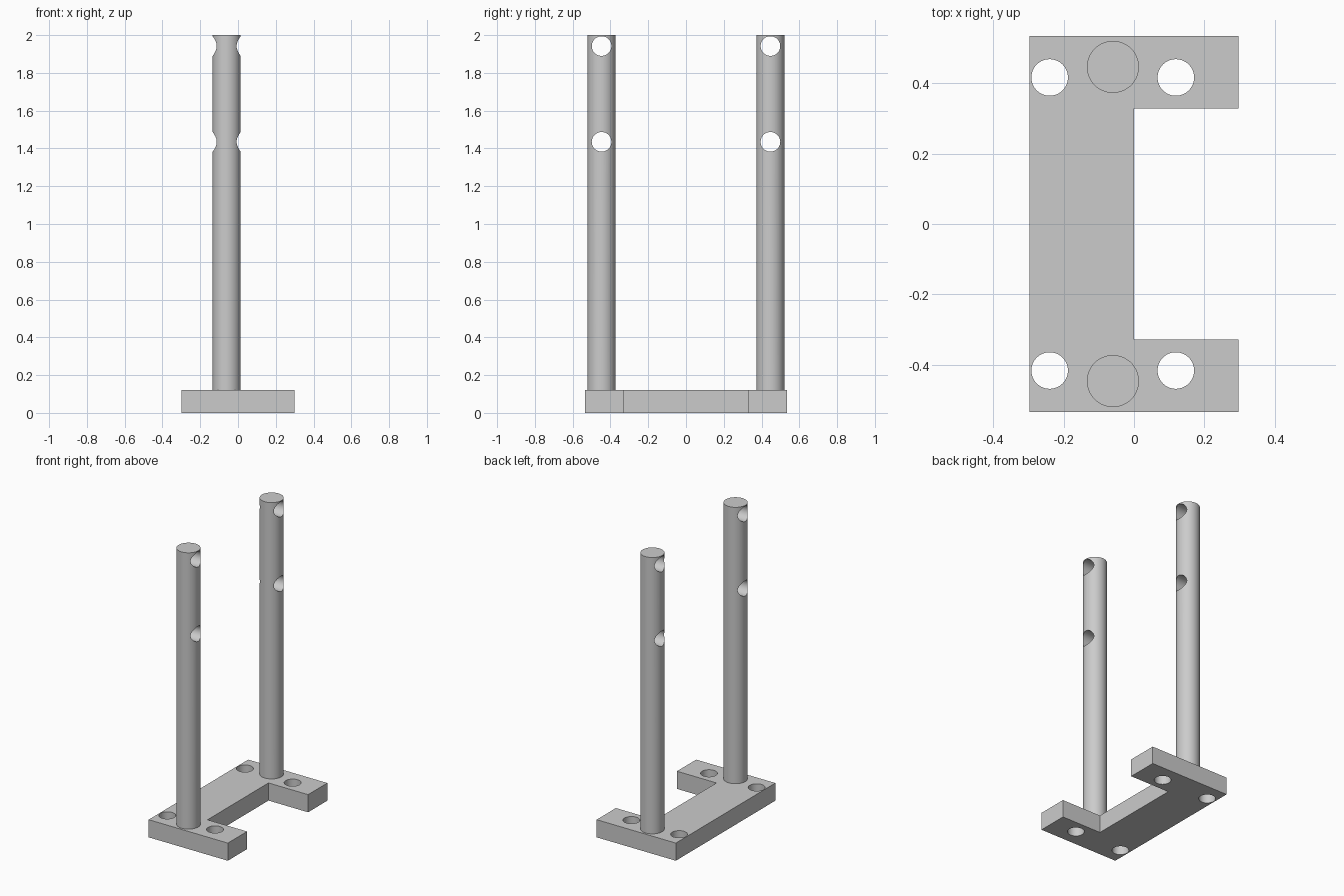
import bpy
import bmesh
from math import pi

cube = bpy.data.objects.get("Cube")
if cube:
    bpy.data.objects.remove(cube, do_unlink=True)

GREY = (0.6, 0.6, 0.6, 1)
grey = bpy.data.materials.new("plain grey")
grey.use_nodes = True
grey.diffuse_color = GREY
grey.node_tree.nodes["Principled BSDF"].inputs["Base Color"].default_value = GREY

BASE_TOP = 0.12
POST_X, POST_Y, POST_R = -0.06, 0.447, 0.074
HOLE_R = 0.052


def cylinder(name, radius, depth, centre, along_x=False):
    bpy.ops.mesh.primitive_cylinder_add(vertices=64, radius=radius, depth=depth,
                                        location=centre,
                                        rotation=(0, pi / 2 if along_x else 0, 0))
    obj = bpy.context.object
    obj.name = name
    obj.data.materials.append(grey)
    return obj


def drill(target, cutter):
    cutter.hide_render = True
    cutter.hide_set(True)
    mod = target.modifiers.new(cutter.name, 'BOOLEAN')
    mod.operation = 'DIFFERENCE'
    mod.solver = 'EXACT'
    mod.object = cutter


def finish(obj):
    # Apply the drilled holes, drop the cutters and smooth the round walls
    bpy.ops.object.select_all(action='DESELECT')
    obj.select_set(True)
    bpy.context.view_layer.objects.active = obj
    cutters = [m.object for m in obj.modifiers]
    for mod in list(obj.modifiers):
        bpy.ops.object.modifier_apply(modifier=mod.name)
    for cutter in cutters:
        bpy.data.objects.remove(cutter, do_unlink=True)
    bpy.ops.object.shade_smooth_by_angle(angle=pi / 6)


# Base plate: C-shaped outline, extruded upwards
X, Y, NOTCH = 0.298, 0.535, 0.328
outline = [(-X, -Y), (X, -Y), (X, -NOTCH), (0, -NOTCH),
           (0, NOTCH), (X, NOTCH), (X, Y), (-X, Y)]
bm = bmesh.new()
face = bm.faces.new([bm.verts.new((x, y, 0)) for x, y in outline])
top = bmesh.ops.extrude_face_region(bm, geom=[face])["geom"]
bmesh.ops.translate(bm, vec=(0, 0, BASE_TOP),
                    verts=[v for v in top if isinstance(v, bmesh.types.BMVert)])
bmesh.ops.recalc_face_normals(bm, faces=bm.faces)
mesh = bpy.data.meshes.new("base_plate")
bm.to_mesh(mesh)
bm.free()
mesh.materials.append(grey)
base = bpy.data.objects.new("base_plate", mesh)
bpy.context.collection.objects.link(base)

# Four screw holes through the plate
for x in (-0.24, 0.119):
    for y in (-0.417, 0.417):
        drill(base, cylinder("screw_hole", HOLE_R, 0.5, (x, y, BASE_TOP / 2)))
finish(base)

# Two upright posts, each with two cross holes
for side, name in ((-1, "front_post"), (1, "back_post")):
    y = side * POST_Y
    post = cylinder(name, POST_R, 2 - BASE_TOP, (POST_X, y, 1 + BASE_TOP / 2))
    for z in (1.435, 1.942):
        drill(post, cylinder("cross_hole", HOLE_R, 0.4, (POST_X, y, z), along_x=True))
    finish(post)
